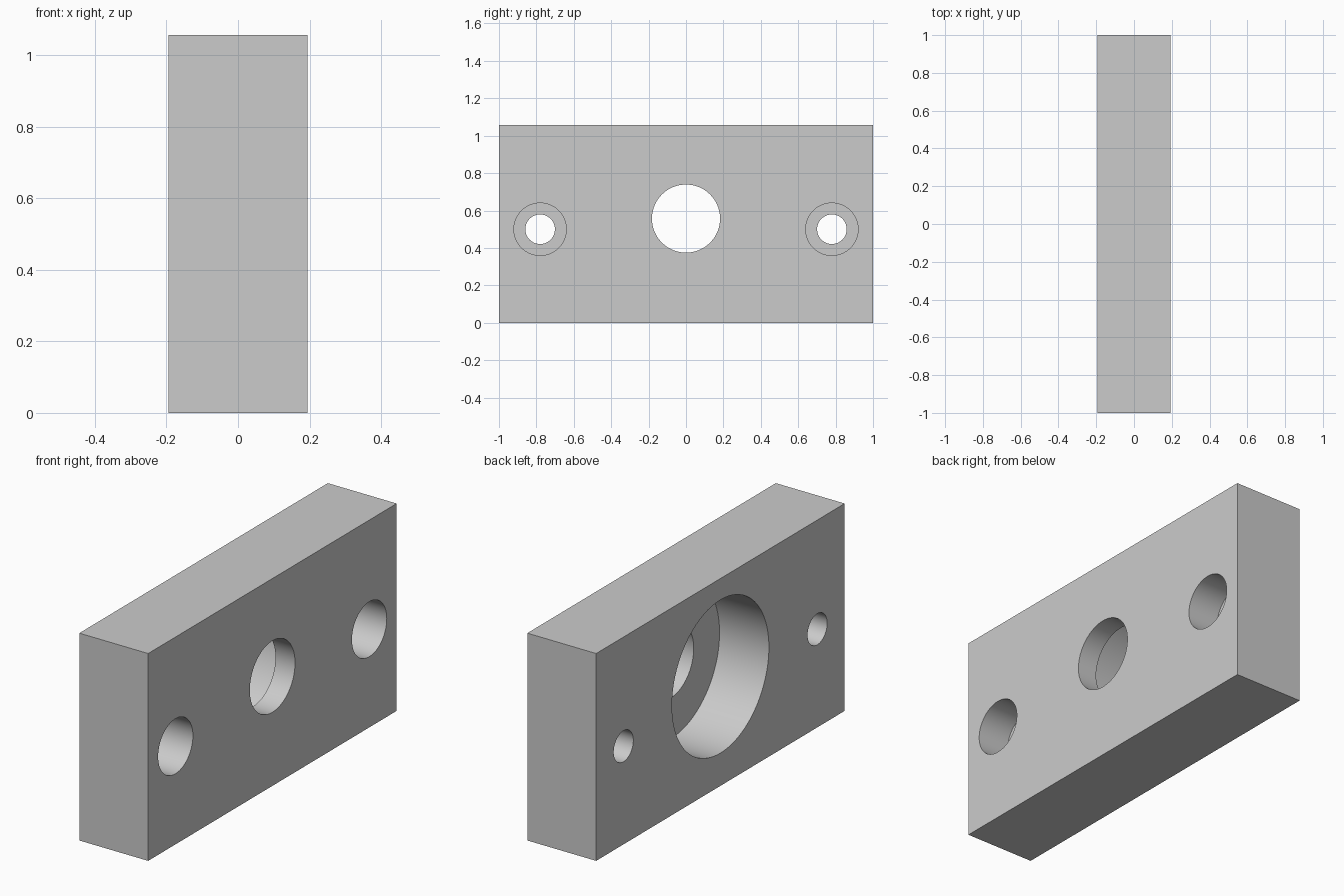
import bpy, math

if "Cube" in bpy.data.objects:
    bpy.data.objects.remove(bpy.data.objects["Cube"])

HALF_X, HEIGHT = 0.194, 1.056
BORE_Z, BOLT_Y, BOLT_Z = 0.557, 0.78, 0.50

grey = bpy.data.materials.new("light grey")
grey.diffuse_color = (0.6, 0.6, 0.6, 1)
grey.use_nodes = True
grey.node_tree.nodes["Principled BSDF"].inputs["Base Color"].default_value = grey.diffuse_color


def cut(block, name, radius, y, z, x0, x1):
    """Cut a round hole running along x from x0 to x1."""
    bpy.ops.mesh.primitive_cylinder_add(
        vertices=96, radius=radius, depth=x1 - x0,
        location=((x0 + x1) / 2, y, z), rotation=(0, math.pi / 2, 0))
    cutter = bpy.context.object
    cutter.name = name
    cutter.hide_render = True
    cutter.data.materials.append(grey)
    mod = block.modifiers.new(name, 'BOOLEAN')
    mod.operation = 'DIFFERENCE'
    mod.solver = 'EXACT'
    mod.object = cutter
    bpy.ops.object.select_all(action='DESELECT')
    block.select_set(True)
    bpy.context.view_layer.objects.active = block
    bpy.ops.object.modifier_apply(modifier=mod.name)
    bpy.data.objects.remove(cutter, do_unlink=True)


# Rectangular block
bpy.ops.mesh.primitive_cube_add(size=1, location=(0, 0, HEIGHT / 2))
block = bpy.context.object
block.name = "mounting_block"
block.scale = (2 * HALF_X, 2, HEIGHT)
bpy.ops.object.transform_apply(location=True, rotation=True, scale=True)
block.data.materials.append(grey)

# Central stepped bore: wide from the left face, narrow right through
cut(block, "wide_bore", 0.39, 0, BORE_Z, -0.5, 0.084)
cut(block, "narrow_bore", 0.182, 0, BORE_Z, -0.5, 0.5)

# Counterbored bolt holes, one on each side
for y in (-BOLT_Y, BOLT_Y):
    cut(block, "counterbore", 0.14, y, BOLT_Z, HALF_X - 0.176, 0.5)
    cut(block, "bolt_hole", 0.079, y, BOLT_Z, -0.5, 0.5)

bpy.ops.object.shade_smooth_by_angle(angle=math.radians(30))
